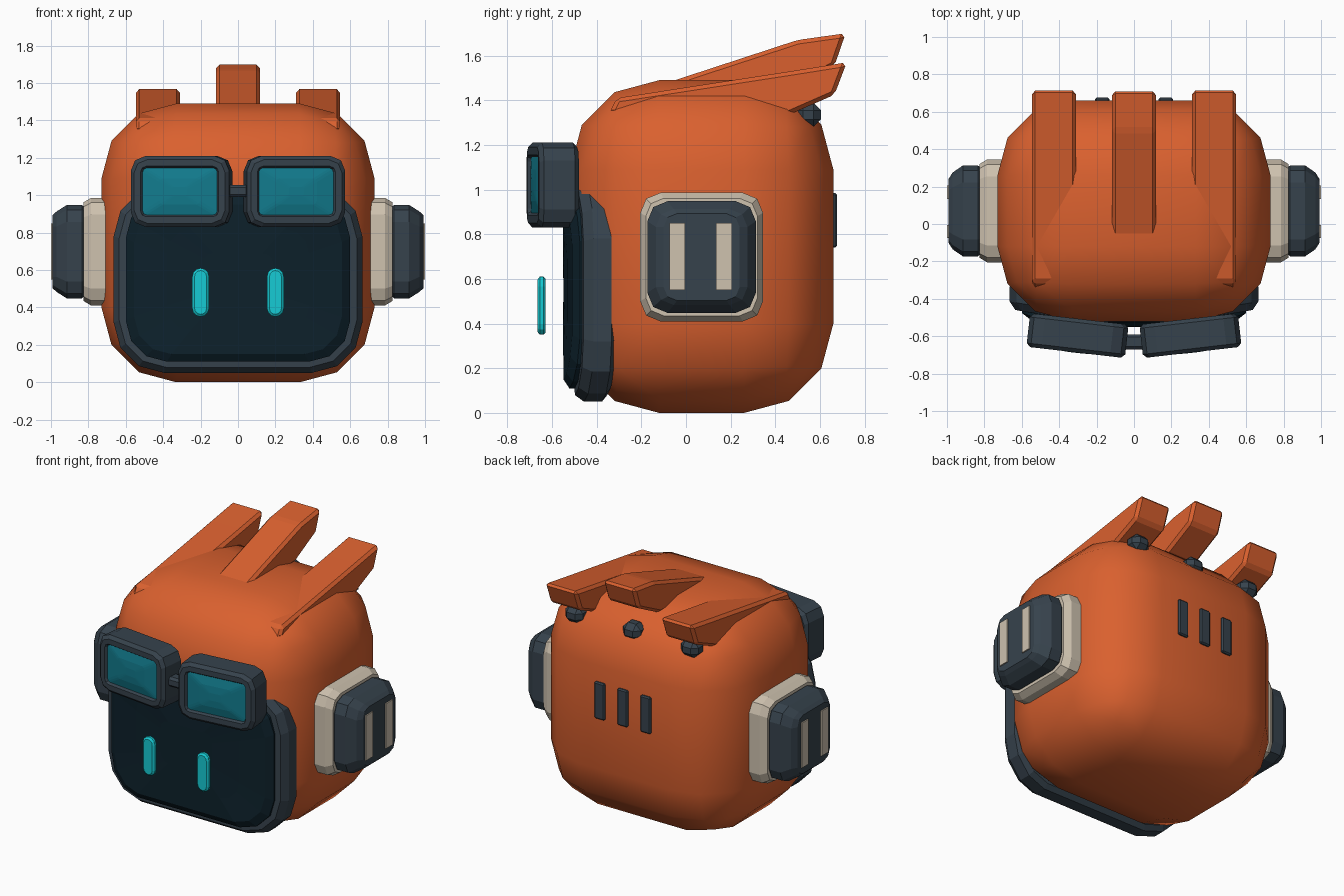
import bpy, bmesh, math
from mathutils import Vector

if "Cube" in bpy.data.objects:
    bpy.data.objects.remove(bpy.data.objects["Cube"])


def material(name, rgb):
    m = bpy.data.materials.new(name)
    m.diffuse_color = (*rgb, 1)
    m.use_nodes = True
    m.node_tree.nodes["Principled BSDF"].inputs["Base Color"].default_value = m.diffuse_color
    return m


ORANGE = material("orange shell", (0.70, 0.118, 0.028))
SLATE = material("slate", (0.037, 0.055, 0.073))
DARK = material("dark screen", (0.004, 0.015, 0.024))
CREAM = material("cream", (0.62, 0.54, 0.43))
TEAL = material("teal lens", (0.006, 0.20, 0.27))
CYAN = material("cyan glow", (0.008, 0.60, 0.66))


def finish(name, bm, mats, loc=(0, 0, 0), rot=0):
    bmesh.ops.recalc_face_normals(bm, faces=bm.faces)
    me = bpy.data.meshes.new(name)
    bm.to_mesh(me)
    bm.free()
    for m in mats:
        me.materials.append(m)
    ob = bpy.data.objects.new(name, me)
    ob.location = loc
    ob.rotation_euler = (0, 0, rot)
    bpy.context.collection.objects.link(ob)
    return ob


def box(name, lo, hi, mat, bevel=0.0, segs=1):
    """Bevelled box between two corners."""
    lo, hi = Vector(lo), Vector(hi)
    bm = bmesh.new()
    bmesh.ops.create_cube(bm, size=1)
    for v in bm.verts:
        v.co = (lo + hi) / 2 + Vector(a * b for a, b in zip(v.co, hi - lo))
    if bevel:
        bmesh.ops.bevel(bm, geom=bm.edges[:], offset=bevel, segments=segs,
                        profile=0.5, affect='EDGES', clamp_overlap=True)
    return finish(name, bm, [mat])


def outline(hw, hh, r, segs):
    """Rounded rectangle in x and z."""
    pts = []
    for q, (sx, sz) in enumerate([(1, 1), (-1, 1), (-1, -1), (1, -1)]):
        for i in range(segs + 1):
            a = math.pi / 2 * (q + i / segs)
            pts.append((sx * (hw - r) + r * math.cos(a), sz * (hh - r) + r * math.sin(a)))
    return pts


def loft(name, rings, mats, loc, rot=0, segs=3, bend=None):
    """Joins rounded rectangles (half width, half height, radius, y, material), capped at both ends."""
    bm = bmesh.new()
    prev = None
    for hw, hh, r, y, mi in rings:
        cur = [bm.verts.new((x, y + (bend(x, z) if bend else 0), z))
               for x, z in outline(hw, hh, r, segs)]
        n = len(cur)
        if prev is None:
            bm.faces.new(cur).material_index = mi
        else:
            for i in range(n):
                j = (i + 1) % n
                bm.faces.new((prev[i], prev[j], cur[j], cur[i])).material_index = mi
        prev = cur
    bm.faces.new(prev).material_index = rings[-1][4]
    return finish(name, bm, mats, loc, rot)


def smooth(ob, angle):
    bpy.ops.object.select_all(action='DESELECT')
    ob.select_set(True)
    bpy.context.view_layer.objects.active = ob
    bpy.ops.object.shade_smooth_by_angle(angle=math.radians(angle))


# head shell
smooth(box("head_shell", (-0.73, -0.52, 0), (0.73, 0.66, 1.49), ORANGE, 0.4, 3), 40)

# curved face frame and raised screen
loft("face_frame", [
    (0.635, 0.47, 0.25, -0.375, 0),
    (0.665, 0.50, 0.27, -0.40, 0),
    (0.665, 0.50, 0.27, -0.48, 0),
    (0.635, 0.47, 0.25, -0.52, 0),
    (0.590, 0.43, 0.22, -0.52, 0),
], [SLATE], (0, 0, 0.55), bend=lambda x, z: 0.15 * x * x)
loft("face_screen", [
    (0.600, 0.44, 0.22, -0.50, 0),
    (0.600, 0.44, 0.22, -0.525, 0),
    (0.555, 0.40, 0.20, -0.552, 0),
    (0.38, 0.27, 0.13, -0.552, 0),
    (0.19, 0.14, 0.06, -0.552, 0),
], [DARK], (0, 0, 0.55), bend=lambda x, z: 0.15 * x * x - 0.1 * z * z)

# goggle bridge
box("goggle_bridge", (-0.07, -0.67, 0.99), (0.07, -0.59, 1.055), SLATE, 0.015)

for s, side in ((1, "right"), (-1, "left")):
    # goggle with a rim and a slightly domed lens
    loft(side + "_goggle", [
        (0.245, 0.170, 0.07, 0.09, 0),
        (0.265, 0.190, 0.08, 0.07, 0),
        (0.265, 0.190, 0.08, -0.07, 0),
        (0.245, 0.170, 0.07, -0.09, 0),
        (0.210, 0.135, 0.03, -0.09, 0),
        (0.200, 0.125, 0.02, -0.075, 0),
        (0.110, 0.070, 0.02, -0.088, 1),
        (0.040, 0.025, 0.01, -0.092, 1),
    ], [SLATE, TEAL], (s * 0.302, -0.597, 1.02), s * 0.115, segs=2)

    # glowing eye bar
    loft(side + "_eye", [
        (0.035, 0.120, 0.035, 0.018, 0),
        (0.045, 0.130, 0.045, 0.008, 0),
        (0.045, 0.130, 0.045, -0.008, 0),
        (0.032, 0.117, 0.032, -0.018, 0),
    ], [CYAN], (s * 0.2, -0.647, 0.48))

    # ear base and ear cap
    loft(side + "_ear_base", [
        (0.275, 0.288, 0.09, -0.66, 0),
        (0.275, 0.288, 0.09, -0.785, 0),
        (0.250, 0.263, 0.08, -0.827, 0),
    ], [CREAM], (0, 0.07, 0.698), s * math.pi / 2, segs=2)
    loft(side + "_ear_cap", [
        (0.215, 0.220, 0.07, -0.80, 0),
        (0.243, 0.250, 0.09, -0.835, 0),
        (0.243, 0.250, 0.09, -0.915, 0),
        (0.205, 0.215, 0.08, -0.970, 0),
        (0.170, 0.195, 0.06, -0.992, 0),
    ], [SLATE], (0, 0.07, 0.698), s * math.pi / 2, segs=2)

    # plain trim bars on the ear cap
    for i, y in enumerate((-0.04, 0.17)):
        box(f"{side}_ear_trim_{i + 1}", (min(s * 0.991, s), y - 0.035, 0.55),
            (max(s * 0.991, s), y + 0.035, 0.85), CREAM)


def fin(name, x, profile):
    """Side profile in y and z, extruded across x with chamfered edges."""
    bm = bmesh.new()
    a, b = ([bm.verts.new((x + d, y, z)) for y, z in profile] for d in (-0.118, 0.118))
    bm.faces.new(a)
    bm.faces.new(b)
    for i in range(len(a)):
        j = (i + 1) % len(a)
        bm.faces.new((a[i], a[j], b[j], b[i]))
    bmesh.ops.recalc_face_normals(bm, faces=bm.faces)
    bmesh.ops.bevel(bm, geom=bm.edges[:], offset=0.018, segments=1, affect='EDGES')
    finish(name, bm, [ORANGE])


# swept crest fins
fin("crest_fin_centre", 0,
    [(-0.10, 1.43), (-0.08, 1.48), (0.50, 1.67), (0.715, 1.70), (0.665, 1.555), (0.44, 1.44)])
for s, side in ((1, "right"), (-1, "left")):
    fin(f"crest_fin_{side}", s * 0.428,
        [(-0.345, 1.34), (-0.31, 1.41), (0.50, 1.535), (0.72, 1.57), (0.665, 1.425), (0.46, 1.335)])

# knobs under the fins and vents on the back
for i in (-1, 0, 1):
    box(f"rear_knob_{i + 2}", (i * 0.428 - 0.065, 0.49, 1.28),
        (i * 0.428 + 0.065, 0.605, 1.39), SLATE, 0.035)
    box(f"rear_vent_{i + 2}", (i * 0.17 - 0.038, 0.63, 0.74),
        (i * 0.17 + 0.038, 0.676, 0.985), SLATE, 0.008)
